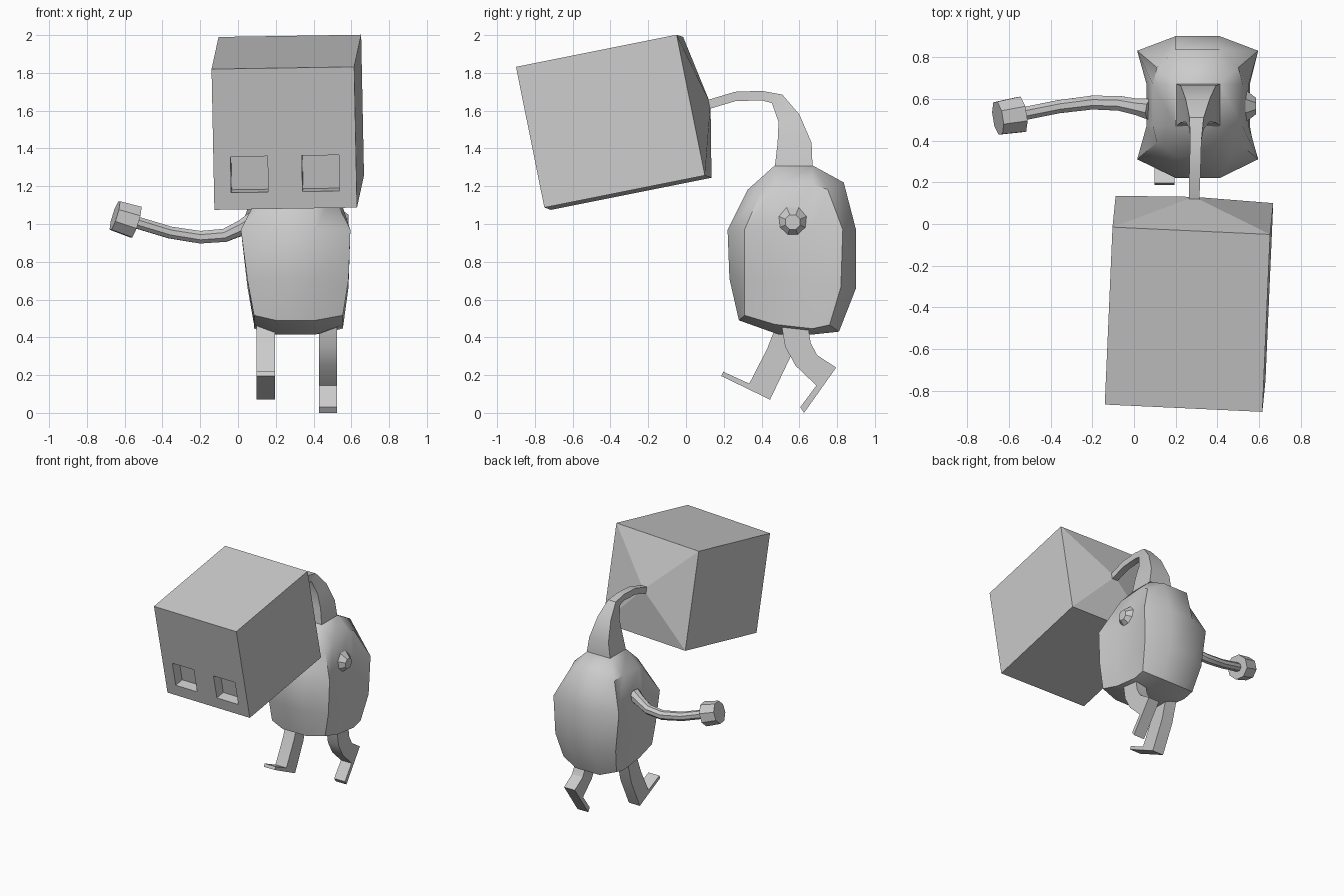
import bpy, bmesh, math
from mathutils import Vector

if "Cube" in bpy.data.objects:
    bpy.data.objects.remove(bpy.data.objects["Cube"])


def finish(name, bm, smooth=None):
    bmesh.ops.recalc_face_normals(bm, faces=bm.faces)
    me = bpy.data.meshes.new(name)
    bm.to_mesh(me)
    bm.free()
    ob = bpy.data.objects.new(name, me)
    bpy.context.collection.objects.link(ob)
    if smooth:
        bpy.ops.object.select_all(action='DESELECT')
        ob.select_set(True)
        bpy.context.view_layer.objects.active = ob
        bpy.ops.object.shade_smooth_by_angle(angle=math.radians(smooth))
    return ob


def loft(name, rings, smooth=None):
    bm = bmesh.new()
    vs = [[bm.verts.new(p) for p in r] for r in rings]
    n = len(vs[0])
    for a, b in zip(vs, vs[1:]):
        for i in range(n):
            j = (i + 1) % n
            bm.faces.new((a[i], a[j], b[j], b[i]))
    bm.faces.new(vs[0])
    bm.faces.new(vs[-1])
    return finish(name, bm, smooth)


def tube(name, path, radii, smooth=None):
    """Eight-sided tube along a path running roughly along x."""
    pts = [Vector(p) for p in path]
    rings = []
    for i, (p, r) in enumerate(zip(pts, radii)):
        d = (pts[min(i + 1, len(pts) - 1)] - pts[max(i - 1, 0)]).normalized()
        s = d.cross(Vector((0, 0, 1))).normalized()
        u = s.cross(d)
        rings.append([p + r * (math.cos(a) * s + math.sin(a) * u)
                      for a in (math.tau * (k + 0.5) / 8 for k in range(8))])
    return loft(name, rings, smooth)


def prism(name, profile, x0, x1):
    return loft(name, [[(x, y, z) for y, z in profile] for x in (x0, x1)], 25)


# Head: tilted box with a back face pulled out to a point
ORIGIN = Vector((-0.125, -0.715, 1.075))
U, V, W = Vector((0.755, -0.035, 0.012)), Vector((-0.015, -0.15, 0.745)), Vector((0.037, 0.85, 0.17))


def head_pt(u, v, w):
    return ORIGIN + U * u + V * v + W * w


def head_ring(u0, u1, v0, v1, w):
    return [head_pt(u, v, w) for u, v in ((u0, v0), (u1, v0), (u1, v1), (u0, v1))]


head = loft("head", [head_ring(0, 1, 0, 1, w) for w in (0, 1)])
bm = bmesh.new()
bm.from_mesh(head.data)
back = max(bm.faces, key=lambda f: f.calc_center_median().y)
apex = bmesh.ops.poke(bm, faces=[back])['verts'][0]
apex.co = (0.288, 0.13, 1.635)
bm.to_mesh(head.data)
bm.free()

# Square eye recesses
for side, u0, u1 in (("left", 0.12, 0.38), ("right", 0.62, 0.88)):
    cut = loft(side + "_eye_cutter", [head_ring(u0, u1, 0.12, 0.375, w) for w in (-0.1, 0.09)])
    cut.hide_render = True
    cut.hide_set(True)
    mod = head.modifiers.new(side + "_eye", 'BOOLEAN')
    mod.operation = 'DIFFERENCE'
    mod.solver = 'EXACT'
    mod.object = cut


# Body: twelve-sided rings; flared corners and slightly hollow sides
def body_ring(x0, x1, y0, y1, yf, yb, zf, zb, inset, zs=0.0):
    a, b, c, d = 0.2, 0.41, 0.47, 0.67
    pts = [(x0, y0), (a, yf), (b, yf), (x1, y0), (x1 - inset, c), (x1 - inset, d),
           (x1, y1), (b, yb), (a, yb), (x0, y1), (x0 + inset, d), (x0 + inset, c)]
    out = []
    for i, (x, y) in enumerate(pts):
        t = (y - yf) / (yb - yf)
        out.append((x, y, zf + (zb - zf) * t + (zs if i % 3 == 0 else 0)))
    return out


def patch(x0, x1, y0, y1, z):
    a = [(x0, y0), (x0, y0), (x1, y0), (x1, y0), (x1, y0), (x1, y1),
         (x1, y1), (x1, y1), (x0, y1), (x0, y1), (x0, y1), (x0, y0)]
    return [(x, y, z) for x, y in a]


body = loft("body", [
    patch(0.2, 0.41, 0.49, 0.67, 0.415),
    body_ring(0.085, 0.555, 0.31, 0.76, 0.28, 0.81, 0.49, 0.43, 0.0, 0.03),
    body_ring(0.05, 0.585, 0.31, 0.82, 0.23, 0.9, 0.71, 0.66, 0.03),
    body_ring(0.015, 0.595, 0.31, 0.83, 0.22, 0.9, 0.97, 0.97, 0.045),
    body_ring(0.11, 0.5, 0.39, 0.75, 0.325, 0.835, 1.18, 1.22, -0.02, -0.03),
    patch(0.2, 0.41, 0.47, 0.67, 1.31)])
bm = bmesh.new()
bm.from_mesh(body.data)
bmesh.ops.remove_doubles(bm, verts=bm.verts, dist=0.001)
finish_mesh = body.data
bmesh.ops.recalc_face_normals(bm, faces=bm.faces)
bm.to_mesh(finish_mesh)
bm.free()
bpy.context.view_layer.objects.active = body
body.select_set(True)
bpy.ops.object.shade_smooth_by_angle(angle=math.radians(40))

# Neck: tapering square section curving forward to the head
neck = [  # outer y, z, inner y, z, half width, centre x
    (0.67, 1.30, 0.47, 1.30, 0.105, 0.308),
    (0.665, 1.43, 0.485, 1.43, 0.085, 0.308),
    (0.60, 1.58, 0.49, 1.54, 0.058, 0.305),
    (0.51, 1.685, 0.455, 1.64, 0.034, 0.30),
    (0.40, 1.705, 0.40, 1.655, 0.027, 0.296),
    (0.26, 1.70, 0.26, 1.65, 0.027, 0.292),
    (0.11, 1.655, 0.11, 1.605, 0.025, 0.288)]
loft("neck", [[(x - h, yo, zo), (x + h, yo, zo), (x + h, yi, zi), (x - h, yi, zi)]
              for yo, zo, yi, zi, h, x in neck], 30)

# Arm, hand and the empty socket on the other side
tube("arm", [(0.08, 0.55, 1.01), (0.02, 0.56, 0.98), (-0.07, 0.578, 0.94), (-0.2, 0.582, 0.93),
             (-0.36, 0.562, 0.955), (-0.56, 0.522, 1.015)],
     [0.055, 0.043, 0.038, 0.036, 0.034, 0.034], 30)
tube("hand", [(-0.54, 0.525, 1.01), (-0.652, 0.507, 1.045)], [0.092, 0.085])
tube("arm_socket", [(0.53, 0.565, 1.01), (0.585, 0.565, 1.01)], [0.088, 0.042])

# Legs with flat feet, caught mid-stride
prism("left_leg", [(0.48, 0.47), (0.43, 0.34), (0.335, 0.155), (0.197, 0.218), (0.187, 0.195),
                   (0.445, 0.07), (0.55, 0.29), (0.6, 0.47)], 0.098, 0.195)
prism("right_leg", [(0.505, 0.47), (0.525, 0.35), (0.58, 0.25), (0.69, 0.145), (0.605, 0.03),
                    (0.625, 0.0), (0.795, 0.24), (0.695, 0.305), (0.66, 0.37), (0.645, 0.47)],
      0.43, 0.525)
